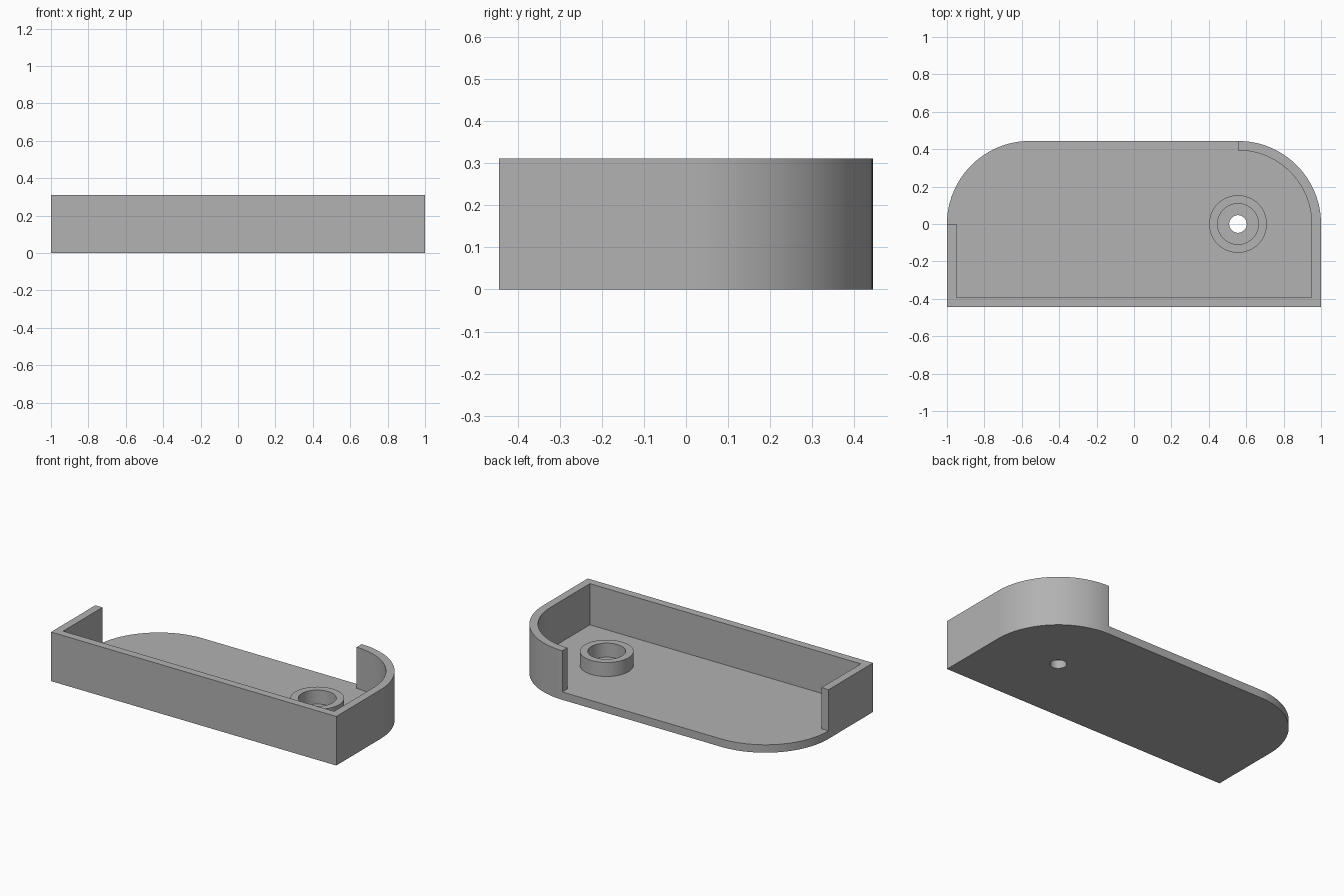
import bpy, bmesh, math

old = bpy.data.objects.get("Cube")
if old:
    bpy.data.objects.remove(old)

# Main dimensions
X, Y, H = 1.0, 0.444, 0.311
WALL, FLOOR = 0.05, 0.05
CX = X - Y                      # centre of the corner arcs and the boss
BOSS_TOP = 0.139

grey = bpy.data.materials.new("plain grey")
grey.use_nodes = True
color = (0.445, 0.445, 0.445, 1)
grey.diffuse_color = color
grey.node_tree.nodes["Principled BSDF"].inputs["Base Color"].default_value = color


def arc(cx, r, start, end, steps=32):
    """Points on an arc centred at (cx, 0), angles in degrees."""
    angles = [math.radians(start + (end - start) * i / steps) for i in range(steps + 1)]
    return [(cx + r * math.cos(a), r * math.sin(a)) for a in angles]


def prism(name, outline, z0, z1):
    """Extrude a counter-clockwise outline from z0 to z1."""
    bm = bmesh.new()
    face = bm.faces.new([bm.verts.new((x, y, z0)) for x, y in outline])
    top = bmesh.ops.extrude_face_region(bm, geom=[face], use_keep_orig=True)["geom"]
    for v in top:
        if isinstance(v, bmesh.types.BMVert):
            v.co.z = z1
    bmesh.ops.recalc_face_normals(bm, faces=bm.faces)
    mesh = bpy.data.meshes.new(name)
    bm.to_mesh(mesh)
    bm.free()
    mesh.materials.append(grey)
    obj = bpy.data.objects.new(name, mesh)
    bpy.context.collection.objects.link(obj)
    return obj


def disc(name, r, z0, z1):
    return prism(name, arc(CX, r, 0, 360, 64)[:-1], z0, z1)


def combine(target, tool, operation):
    """Apply a boolean and discard the tool object."""
    mod = target.modifiers.new(operation, "BOOLEAN")
    mod.operation, mod.object, mod.solver = operation, tool, "EXACT"
    bpy.context.view_layer.objects.active = target
    bpy.ops.object.modifier_apply(modifier=mod.name)
    bpy.data.objects.remove(tool)


# Solid body: square front corners, round back corners
body = prism("tray", [(-X, -Y), (X, -Y)] + arc(CX, Y, 0, 90) + arc(-CX, Y, 90, 180), 0, H)

# Cavity, open across the back and the left-hand rounded corner
inner = Y - WALL
cavity = ([(-X - 0.1, 0), (-X + WALL, 0), (-X + WALL, -inner), (X - WALL, -inner)]
          + arc(CX, inner, 0, 90) + [(CX, Y + 0.1), (-X - 0.1, Y + 0.1)])
combine(body, prism("cavity_cutter", cavity, FLOOR, H + 0.1), "DIFFERENCE")

# Round boss with a wide bore and a small hole through the floor
combine(body, disc("boss", 0.154, FLOOR / 2, BOSS_TOP), "UNION")
combine(body, disc("bore_cutter", 0.109, FLOOR, BOSS_TOP + 0.1), "DIFFERENCE")
combine(body, disc("hole_cutter", 0.047, -0.1, FLOOR + 0.02), "DIFFERENCE")

# Smooth curved sides, crisp edges
bpy.ops.object.select_all(action="DESELECT")
body.select_set(True)
bpy.context.view_layer.objects.active = body
bpy.ops.object.shade_smooth_by_angle(angle=math.radians(30))
